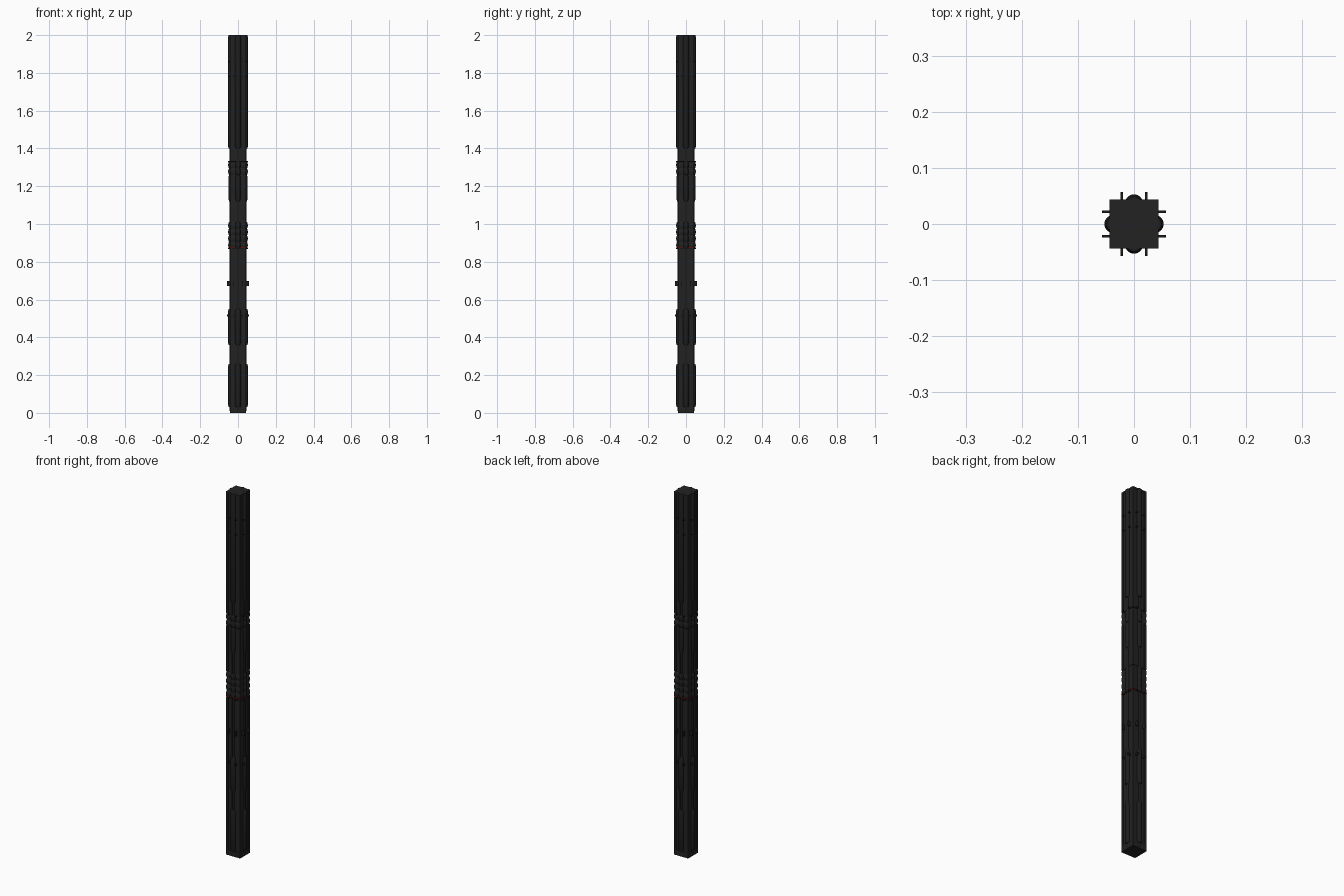
import bpy, bmesh, math
from mathutils import Matrix, Vector

if "Cube" in bpy.data.objects:
    bpy.data.objects.remove(bpy.data.objects["Cube"])


def material(name, rgb):
    m = bpy.data.materials.new(name)
    m.diffuse_color = (*rgb, 1)
    m.use_nodes = True
    m.node_tree.nodes["Principled BSDF"].inputs["Base Color"].default_value = m.diffuse_color
    return m


CHARCOAL = material("charcoal", (0.016, 0.016, 0.016))
BLACK = material("soft black", (0.012, 0.012, 0.012))
RED = material("dark red", (0.30, 0.0, 0.0))


def finish(bm, name, mat):
    bmesh.ops.recalc_face_normals(bm, faces=bm.faces[:])
    me = bpy.data.meshes.new(name)
    bm.to_mesh(me)
    bm.free()
    me.materials.append(mat)
    ob = bpy.data.objects.new(name, me)
    bpy.context.collection.objects.link(ob)
    return ob


def boxes(name, items, mat):
    """items: (centre, size) pairs"""
    bm = bmesh.new()
    for c, s in items:
        bmesh.ops.create_cube(bm, size=1, matrix=Matrix.Translation(c) @ Matrix.Diagonal((*s, 1)))
    return finish(bm, name, mat)


def lathe(name, profile, segs, mat, centres=((0, 0),), turn=0.0, smooth=True):
    """Revolve (radius, z) points, closed at both ends, round each centre"""
    bm = bmesh.new()
    for cx, cy in centres:
        rings = [[bm.verts.new((cx + r * math.cos(turn + math.tau * i / segs),
                                cy + r * math.sin(turn + math.tau * i / segs), z))
                  for i in range(segs)] for r, z in profile]
        for a, b in zip(rings, rings[1:]):
            for i in range(segs):
                j = (i + 1) % segs
                bm.faces.new((a[i], a[j], b[j], b[i]))
        bm.faces.new(rings[0][::-1])
        bm.faces.new(rings[-1])
    for f in bm.faces:
        f.smooth = smooth and len(f.verts) == 4
    return finish(bm, name, mat)


def ribs(z0, z1, n, low, high):
    """Rounded bulges stacked from z0 to z1"""
    h, pts = (z1 - z0) / n, []
    for k in range(n):
        pts += [(low + (high - low) * math.sin(math.pi * t), z0 + h * (k + t))
                for t in (0.02, 0.2, 0.5, 0.8, 0.98)]
    return pts


HALF, INNER = 0.0435, 0.0415
D = math.sqrt(2)

# square core with ribbed bands
core = [(INNER * D, 0.01)]
for z0, z1, n in ((0.87, 1.01, 4), (1.26, 1.33, 2)):
    core += [(INNER * D, z0)] + ribs(z0, z1, n, 0.040 * D, HALF * D) + [(INNER * D, z1)]
core += [(INNER * D, 1.99)]
lathe("square_core", core, 4, CHARCOAL, turn=math.pi / 4, smooth=False)

# base block and top cap
boxes("base_and_cap", [((0, 0, 0.015), (0.087, 0.087, 0.03)),
                       ((0, 0, 1.995), (0.087, 0.087, 0.01))], CHARCOAL)

# corner posts, broken at the ribbed bands
posts = []
for z0, z1 in ((0.0, 0.87), (1.01, 1.26), (1.33, 2.0)):
    for sx in (-1, 1):
        for sy in (-1, 1):
            posts.append((Vector((sx * 0.0365, sy * 0.0365, (z0 + z1) / 2)), (0.0138, 0.0138, z1 - z0)))
boxes("corner_posts", posts, CHARCOAL)

# thin red seam where the lower half ends
boxes("red_seam", [((0, 0, 0.876), (0.0875, 0.0875, 0.003))], RED)

# half-round tubes centred on the four sides
C = 0.037
SIDES = [(C, 0), (0, C), (-C, 0), (0, -C)]
BIG, MID, THIN = 0.016, 0.0135, 0.008


def tube(z0, z1, r):
    return [(r * 0.75, z0), (r, z0 + 0.012), (r, z1 - 0.012), (r * 0.75, z1)]


for name, z0, z1, r in (("lower_tube", 0.03, 0.26, BIG), ("second_tube", 0.36, 0.55, BIG),
                        ("upper_grip", 1.12, 1.26, MID), ("top_tube", 1.40, 2.0, BIG)):
    lathe(name, tube(z0, z1, r), 16, BLACK, SIDES)
lathe("thin_rods", [(THIN, 0.01), (THIN, 1.99)], 12, BLACK, SIDES)
lathe("ribbed_grip_low", ribs(0.87, 1.01, 4, 0.011, 0.0155), 16, BLACK, SIDES)
lathe("ribbed_grip_high", ribs(1.26, 1.33, 2, 0.011, 0.0155), 16, BLACK, SIDES)

# small studs in pairs beside the tubes
studs = []
for z, h, reach in ((0.515, 0.012, 0.057), (0.685, 0.026, 0.057), (0.87, 0.006, 0.054),
                    (1.33, 0.006, 0.054), (1.78, 0.005, 0.054), (1.86, 0.005, 0.054)):
    for k in range(4):
        rot = Matrix.Rotation(k * math.pi / 2, 3, 'Z')
        for s in (-1, 1):
            c = rot @ Vector(((0.036 + reach) / 2, s * 0.022, z))
            d = rot @ Vector((reach - 0.036, 0.004, h))
            studs.append((c, tuple(abs(v) for v in d)))
boxes("side_studs", studs, BLACK)
